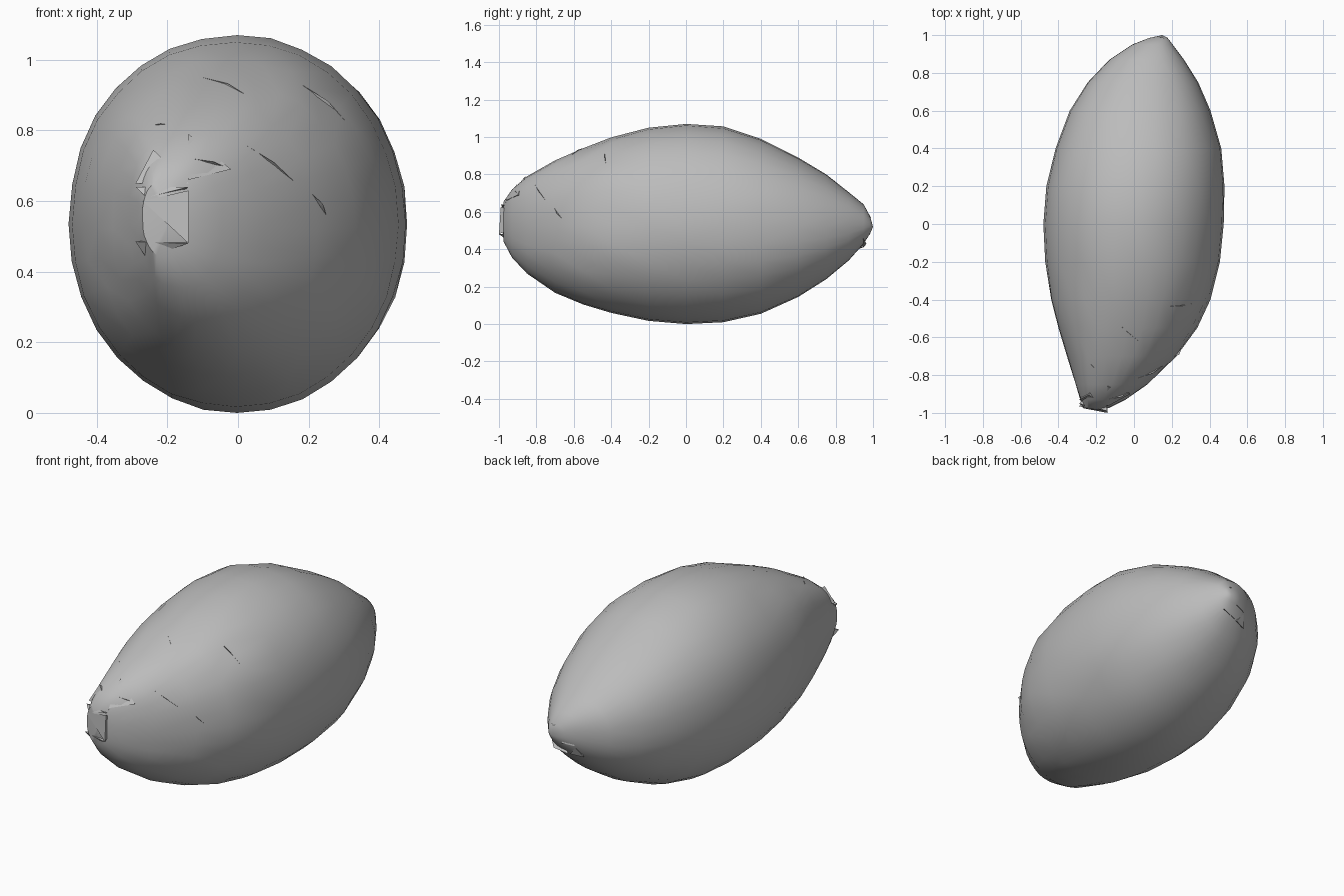
import bpy, bmesh, math, random
from mathutils import Vector

random.seed(4)
old = bpy.data.objects.get("Cube")
if old:
    bpy.data.objects.remove(old, do_unlink=True)

grey = bpy.data.materials.new("stone grey")
grey.use_nodes = True
colour = (0.5, 0.5, 0.5, 1)
grey.diffuse_color = colour
grey.node_tree.nodes["Principled BSDF"].inputs["Base Color"].default_value = colour


def finish(name, bm):
    """Turn a bmesh into a named grey object."""
    bmesh.ops.recalc_face_normals(bm, faces=bm.faces[:])
    mesh = bpy.data.meshes.new(name)
    bm.to_mesh(mesh)
    bm.free()
    mesh.materials.append(grey)
    obj = bpy.data.objects.new(name, mesh)
    bpy.context.collection.objects.link(obj)
    return obj


# Body cross-sections: y, low x, high x, bottom z, top z
SECTIONS = [
    (-0.975, -0.27, -0.135, 0.44, 0.655),
    (-0.93, -0.285, -0.045, 0.355, 0.72),
    (-0.85, -0.308, 0.07, 0.27, 0.79),
    (-0.70, -0.355, 0.225, 0.167, 0.875),
    (-0.55, -0.40, 0.335, 0.105, 0.94),
    (-0.40, -0.438, 0.405, 0.06, 0.998),
    (-0.20, -0.47, 0.455, 0.017, 1.05),
    (0.00, -0.48, 0.475, 0.00, 1.07),
    (0.20, -0.464, 0.479, 0.01, 1.057),
    (0.40, -0.415, 0.462, 0.055, 0.99),
    (0.60, -0.34, 0.405, 0.145, 0.89),
    (0.75, -0.245, 0.34, 0.24, 0.80),
    (0.87, -0.13, 0.265, 0.34, 0.705),
    (0.95, -0.01, 0.205, 0.43, 0.64),
    (0.985, 0.08, 0.178, 0.485, 0.575),
]
SIDES = 32


def bulge(value, power):
    """Squared-off cosine or sine for a fuller oval."""
    return math.copysign(abs(value) ** (2 / power), value)


# Body: lopsided loft, squarer and more worn towards the front
bm = bmesh.new()
rings = []
for y, x0, x1, z0, z1 in SECTIONS:
    cx, cz = (x0 + x1) / 2, (z0 + z1) / 2
    wear = 0.012 if y < -0.3 else 0.004
    ring = []
    for i in range(SIDES):
        a = 2 * math.pi * i / SIDES
        c, s = math.cos(a), math.sin(a)
        power = 2.02 + 0.15 * abs(y)
        if s > 0 and c < 0:
            power += 0.08 + max(0, -y - 0.3)
        worn = 1 + random.uniform(-wear, wear) * (i % 8 != 0)
        ring.append(bm.verts.new((cx + bulge(c, power) * (x1 - x0) / 2 * worn, y,
                                  cz + bulge(s, power) * (z1 - z0) / 2 * worn)))
    rings.append(ring)
for r0, r1 in zip(rings, rings[1:]):
    for i in range(SIDES):
        j = (i + 1) % SIDES
        bm.faces.new((r0[i], r0[j], r1[j], r1[i]))
for ring, tip in ((rings[0], (-0.19, -0.985, 0.55)), (rings[-1], (0.15, 1.0, 0.52))):
    point = bm.verts.new(tip)
    for i in range(SIDES):
        bm.faces.new((ring[i], ring[(i + 1) % SIDES], point))
bmesh.ops.triangulate(bm, faces=bm.faces[:])
body = finish("body", bm)
bpy.context.view_layer.objects.active = body
body.select_set(True)
bpy.ops.object.shade_smooth_by_angle(angle=math.radians(35))


def shards(name, groups):
    """Sharp flat-sided splinters, each a four-cornered wedge."""
    bm = bmesh.new()
    for points in groups:
        verts = [bm.verts.new(p) for p in points]
        for skip in range(4):
            bm.faces.new([verts[k] for k in range(4) if k != skip])
    return finish(name, bm)


# Broken front end
shards("front_splinters", [
    [(-0.14, -1.0, 0.48), (-0.14, -0.99, 0.63), (-0.27, -0.975, 0.60), (-0.16, -0.85, 0.55)],
    [(-0.14, -1.0, 0.48), (-0.29, -0.965, 0.485), (-0.26, -0.94, 0.44), (-0.18, -0.85, 0.50)],
    [(-0.14, -0.99, 0.64), (-0.29, -0.95, 0.64), (-0.26, -0.975, 0.61), (-0.18, -0.85, 0.60)],
    [(-0.14, -0.86, 0.79), (-0.14, -0.965, 0.66), (-0.02, -0.90, 0.69), (-0.12, -0.80, 0.68)],
    [(-0.14, -0.965, 0.65), (-0.24, -0.905, 0.745), (-0.29, -0.93, 0.65), (-0.18, -0.80, 0.65)],
])

# Broken back end
shards("back_splinters", [
    [(0.16, 0.965, 0.43), (0.08, 0.95, 0.41), (0.15, 0.88, 0.50), (0.19, 0.94, 0.47)],
    [(0.10, 0.985, 0.48), (0.03, 0.96, 0.47), (0.10, 0.90, 0.50), (0.06, 0.96, 0.54)],
    [(0.15, 0.99, 0.57), (0.07, 0.965, 0.59), (0.12, 0.90, 0.55), (0.18, 0.955, 0.59)],
    [(0.07, 0.945, 0.41), (0.00, 0.92, 0.40), (0.06, 0.86, 0.46), (0.03, 0.955, 0.46)],
])

# Thin raised chips: ends of each narrow ridge as seen along y
CHIPS = [((-0.10, 0.95), (0.04, 0.89)), ((0.02, 0.76), (0.165, 0.65)),
         ((0.18, 0.93), (0.31, 0.82)), ((-0.13, 0.72), (-0.02, 0.69)),
         ((-0.28, 0.805), (-0.15, 0.81)), ((0.21, 0.62), (0.25, 0.56))]
ridges = []
bpy.context.view_layer.update()
for chip in CHIPS:
    (_, pa, na, _), (_, pb, nb, _) = [
        body.ray_cast(Vector((x, -2, z)), Vector((0, 1, 0))) for x, z in chip]
    mid, out = (pa + pb) / 2, (na + nb).normalized()
    ridges.append((pa, pb, mid + out * 0.014, mid - out * 0.03 - Vector((0, 0, 0.01))))
shards("surface_chips", ridges)
